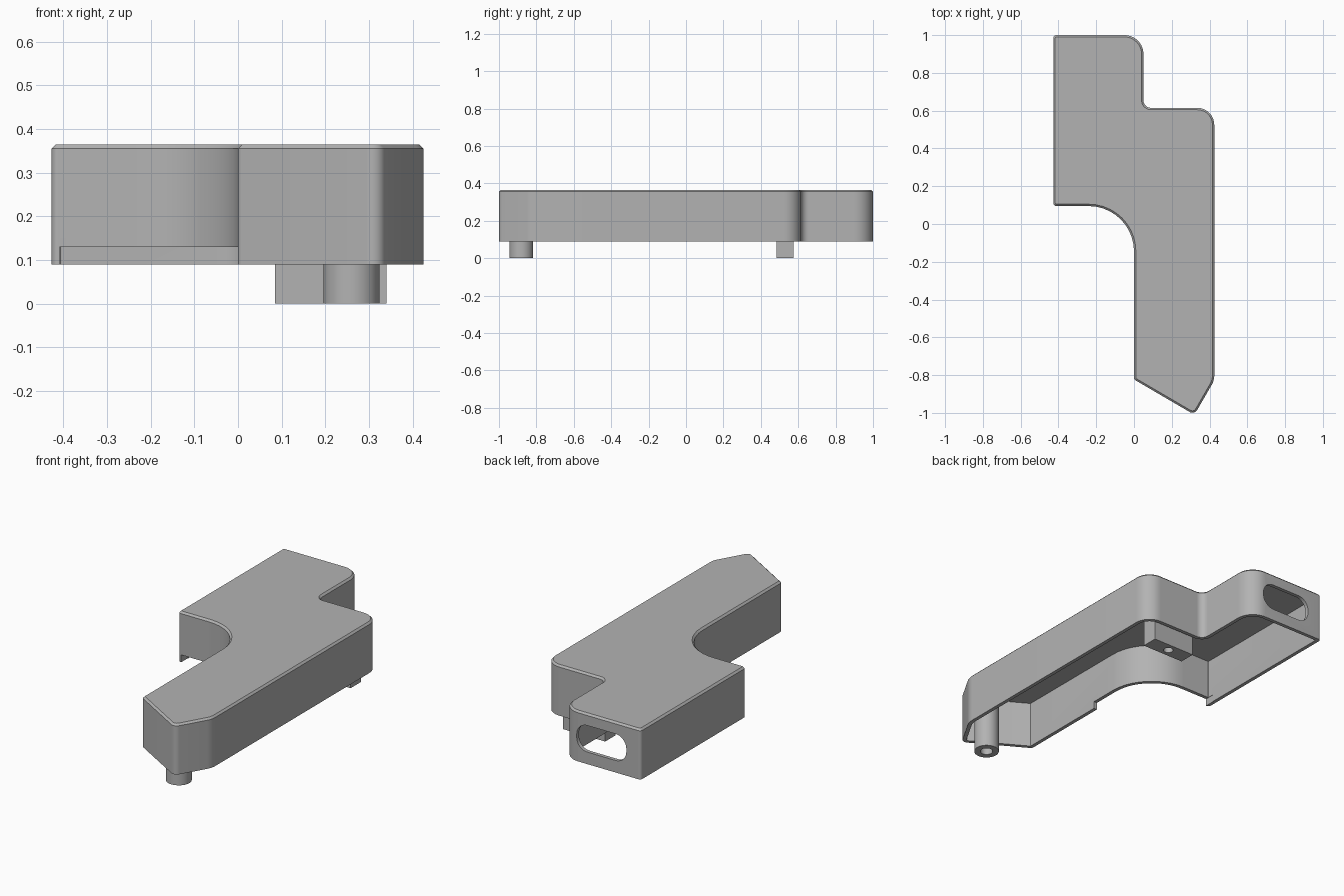
import bpy, bmesh, math
from mathutils import Vector

cube = bpy.data.objects.get("Cube")
if cube:
    bpy.data.objects.remove(cube, do_unlink=True)

grey = bpy.data.materials.new("plain grey")
grey.use_nodes = True
colour = (0.45, 0.45, 0.45, 1)
grey.diffuse_color = colour
grey.node_tree.nodes["Principled BSDF"].inputs["Base Color"].default_value = colour

BOTTOM, TOP, CHAMFER, WALL = 0.09, 0.365, 0.01, 0.02
SEGMENTS = 10

# Plan corners, anticlockwise: x, y, fillet radius
CORNERS = [
    (-0.427, 1, 0.016), (-0.427, 0.095, 0.016), (0, 0.095, 0.24),
    (0, -0.823, 0.015), (0.32, -1.01, 0.03), (0.425, -0.828, 0.1),
    (0.425, 0.615, 0.09), (0.05, 0.615, 0.04), (0.05, 1, 0.1),
]


def finish(name, bm):
    bmesh.ops.recalc_face_normals(bm, faces=bm.faces)
    mesh = bpy.data.meshes.new(name)
    bm.to_mesh(mesh)
    bm.free()
    mesh.materials.append(grey)
    ob = bpy.data.objects.new(name, mesh)
    bpy.context.collection.objects.link(ob)
    return ob


def outline(inset):
    """Filleted plan outline, moved inward by inset."""
    pts = [Vector(c[:2]) for c in CORNERS]
    ring = []
    for i, (x, y, radius) in enumerate(CORNERS):
        p = pts[i]
        a = (p - pts[i - 1]).normalized()
        b = (pts[(i + 1) % len(pts)] - p).normalized()
        turn = a.x * b.y - a.y * b.x
        sign = 1 if turn > 0 else -1
        na, nb = Vector((-a.y, a.x)), Vector((-b.y, b.x))
        mid = (na + nb) / (1 + na.dot(nb))
        r = max(radius - sign * inset, 0.003)
        centre = p + mid * (inset + sign * r)
        angle = math.atan2(turn, a.dot(b))
        start = math.atan2(-sign * na.y, -sign * na.x)
        for k in range(SEGMENTS + 1):
            t = start + angle * k / SEGMENTS
            ring.append(centre + Vector((math.cos(t), math.sin(t))) * r)
    return ring


def loft(name, levels):
    """Skin rings given as (inset, z) and cap both ends."""
    bm = bmesh.new()
    rings = [[bm.verts.new((p.x, p.y, z)) for p in outline(inset)]
             for inset, z in levels]
    n = len(rings[0])
    for low, high in zip(rings, rings[1:]):
        for i in range(n):
            j = (i + 1) % n
            bm.faces.new((low[i], low[j], high[j], high[i]))
    bm.faces.new(rings[0])
    bm.faces.new(rings[-1])
    return finish(name, bm)


def box(name, lo, hi):
    bm = bmesh.new()
    bmesh.ops.create_cube(bm, size=1)
    lo, hi = Vector(lo), Vector(hi)
    for v in bm.verts:
        v.co = (lo + hi) / 2 + v.co * (hi - lo)
    return finish(name, bm)


def cylinder(name, x, y, radius, z0, z1):
    bm = bmesh.new()
    bmesh.ops.create_cone(bm, cap_ends=True, segments=40, radius1=radius,
                          radius2=radius, depth=z1 - z0)
    bmesh.ops.translate(bm, verts=bm.verts, vec=(x, y, (z0 + z1) / 2))
    return finish(name, bm)


def slot(name, cx, cz, width, height, radius, y0, y1):
    """Rounded rectangular prism running along y."""
    bm = bmesh.new()
    ring = []
    for q, (sx, sz) in enumerate([(1, 1), (-1, 1), (-1, -1), (1, -1)]):
        for k in range(SEGMENTS + 1):
            t = (q + k / SEGMENTS) * math.pi / 2
            ring.append(bm.verts.new((
                cx + sx * (width / 2 - radius) + radius * math.cos(t), y0,
                cz + sz * (height / 2 - radius) + radius * math.sin(t))))
    face = bm.faces.new(ring)
    new = bmesh.ops.extrude_face_region(bm, geom=[face])["geom"]
    moved = [g for g in new if isinstance(g, bmesh.types.BMVert)]
    bmesh.ops.translate(bm, verts=moved, vec=(0, y1 - y0, 0))
    return finish(name, bm)


def cut(target, cutter):
    cutter.hide_render = True
    mod = target.modifiers.new("cut", "BOOLEAN")
    mod.operation = "DIFFERENCE"
    mod.solver = "EXACT"
    mod.object = cutter
    bpy.context.view_layer.objects.active = target
    bpy.ops.object.modifier_apply(modifier=mod.name)
    bpy.data.objects.remove(cutter, do_unlink=True)


# Hollow cover, open underneath, with a chamfered top edge
cover = loft("cover", [(0, BOTTOM), (0, TOP - CHAMFER), (CHAMFER, TOP)])
cut(cover, loft("cavity", [(WALL, BOTTOM - 0.05), (WALL, TOP - WALL)]))

# Rounded opening in the back wall and raised lower edge at the inner curve
cut(cover, slot("opening", -0.19, 0.228, 0.3, 0.145, 0.065, 0.93, 1.05))
cut(cover, box("relief", (-0.409, -0.3, 0.05), (0.1, 0.15, 0.13)))

# Round screw post at the front
post = cylinder("screw_post", 0.26, -0.881, 0.064, 0, TOP - WALL + 0.005)
cut(post, cylinder("post_hole", 0.26, -0.881, 0.032, -0.05, 0.25))

# Mounting block at the back
block = box("mounting_block", (0.085, 0.485, 0), (0.34, 0.575, TOP - WALL + 0.005))
cut(block, cylinder("block_hole", 0.2125, 0.53, 0.025, -0.05, 0.2))

bpy.ops.object.select_all(action="DESELECT")
for ob in (cover, post, block):
    ob.select_set(True)
bpy.context.view_layer.objects.active = cover
bpy.ops.object.shade_smooth_by_angle(angle=math.radians(25))
